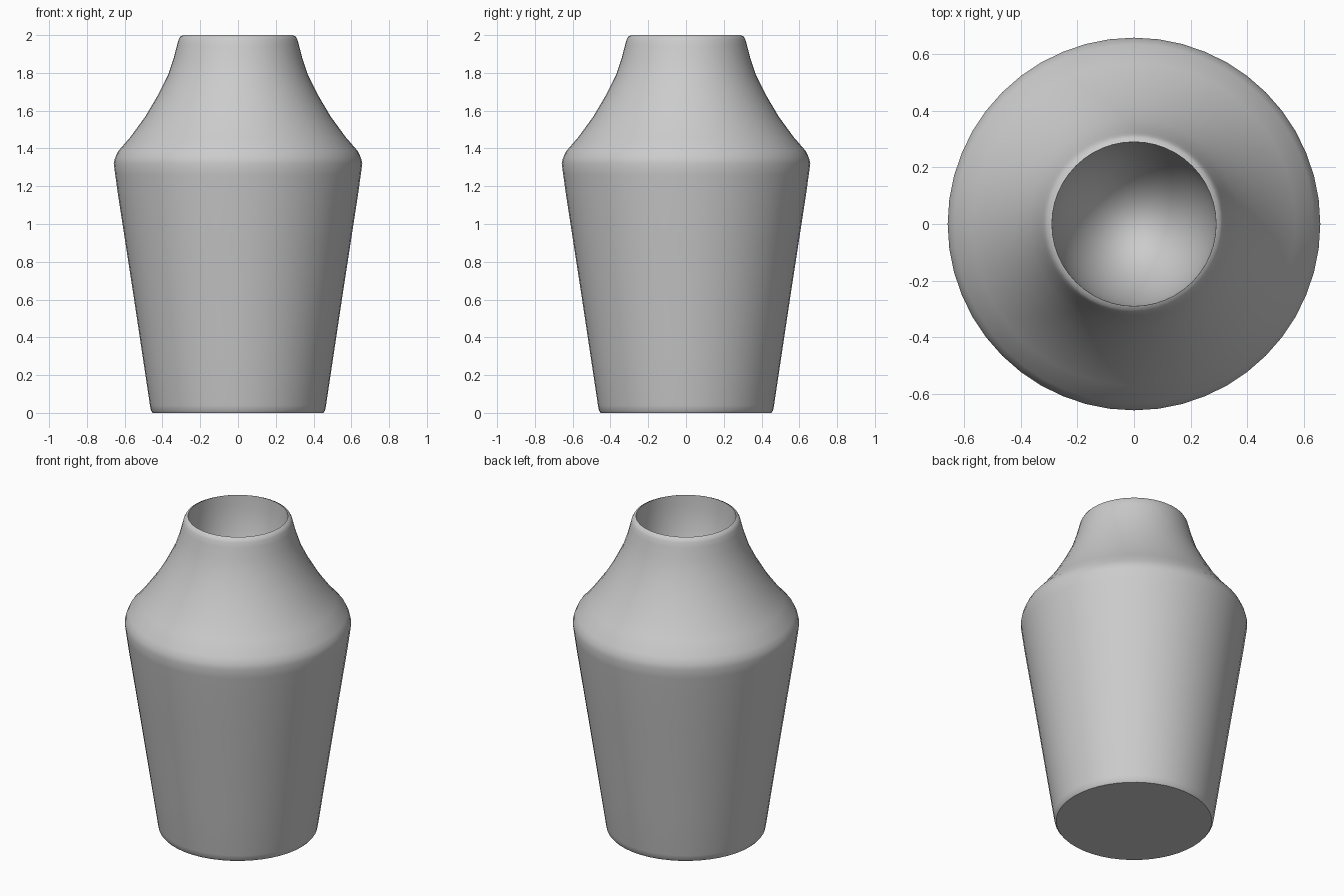
import bpy, bmesh, math

if "Cube" in bpy.data.objects:
    bpy.data.objects.remove(bpy.data.objects["Cube"])

SEGMENTS = 48

grey = bpy.data.materials.new("plain grey")
grey.diffuse_color = (0.6, 0.6, 0.6, 1)
grey.use_nodes = True
grey.node_tree.nodes["Principled BSDF"].inputs["Base Color"].default_value = grey.diffuse_color

# Outside profile (radius, height) from the base up to the lip
outside = [(0, 0), (0.452, 0), (0.461, 0.012), (0.466, 0.04), (0.505, 0.3),
           (0.55, 0.6), (0.596, 0.9), (0.636, 1.16), (0.65, 1.26),
           (0.658, 1.32), (0.651, 1.35), (0.635, 1.385), (0.57, 1.46),
           (0.49, 1.57), (0.425, 1.68), (0.37, 1.79), (0.34, 1.88),
           (0.323, 1.945), (0.315, 1.975), (0.305, 1.993), (0.29, 2.0)]

# Rounded hollow below the mouth
DEPTH, MOUTH = 0.55, 0.29
hollow = [(MOUTH * math.cos(a), 2 - DEPTH * math.sin(a))
          for a in (math.pi / 2 * i / 12 for i in range(1, 12))]
hollow.append((0, 2 - DEPTH))


def lathe(name, profile):
    """Turn a profile that starts and ends on the axis into a closed body."""
    bm = bmesh.new()
    rings = []
    for r, z in profile:
        if r < 1e-6:
            rings.append([bm.verts.new((0, 0, z))] * SEGMENTS)
        else:
            rings.append([bm.verts.new((r * math.cos(t), r * math.sin(t), z))
                          for t in (math.tau * i / SEGMENTS for i in range(SEGMENTS))])
    for low, high in zip(rings, rings[1:]):
        for i in range(SEGMENTS):
            j = (i + 1) % SEGMENTS
            corners = list(dict.fromkeys((low[i], low[j], high[j], high[i])))
            bm.faces.new(corners)
    bmesh.ops.recalc_face_normals(bm, faces=bm.faces)
    mesh = bpy.data.meshes.new(name)
    bm.to_mesh(mesh)
    bm.free()
    mesh.materials.append(grey)
    obj = bpy.data.objects.new(name, mesh)
    bpy.context.collection.objects.link(obj)
    bpy.context.view_layer.objects.active = obj
    obj.select_set(True)
    bpy.ops.object.shade_smooth_by_angle(angle=math.radians(50))
    return obj


lathe("vase_body", outside + hollow)
